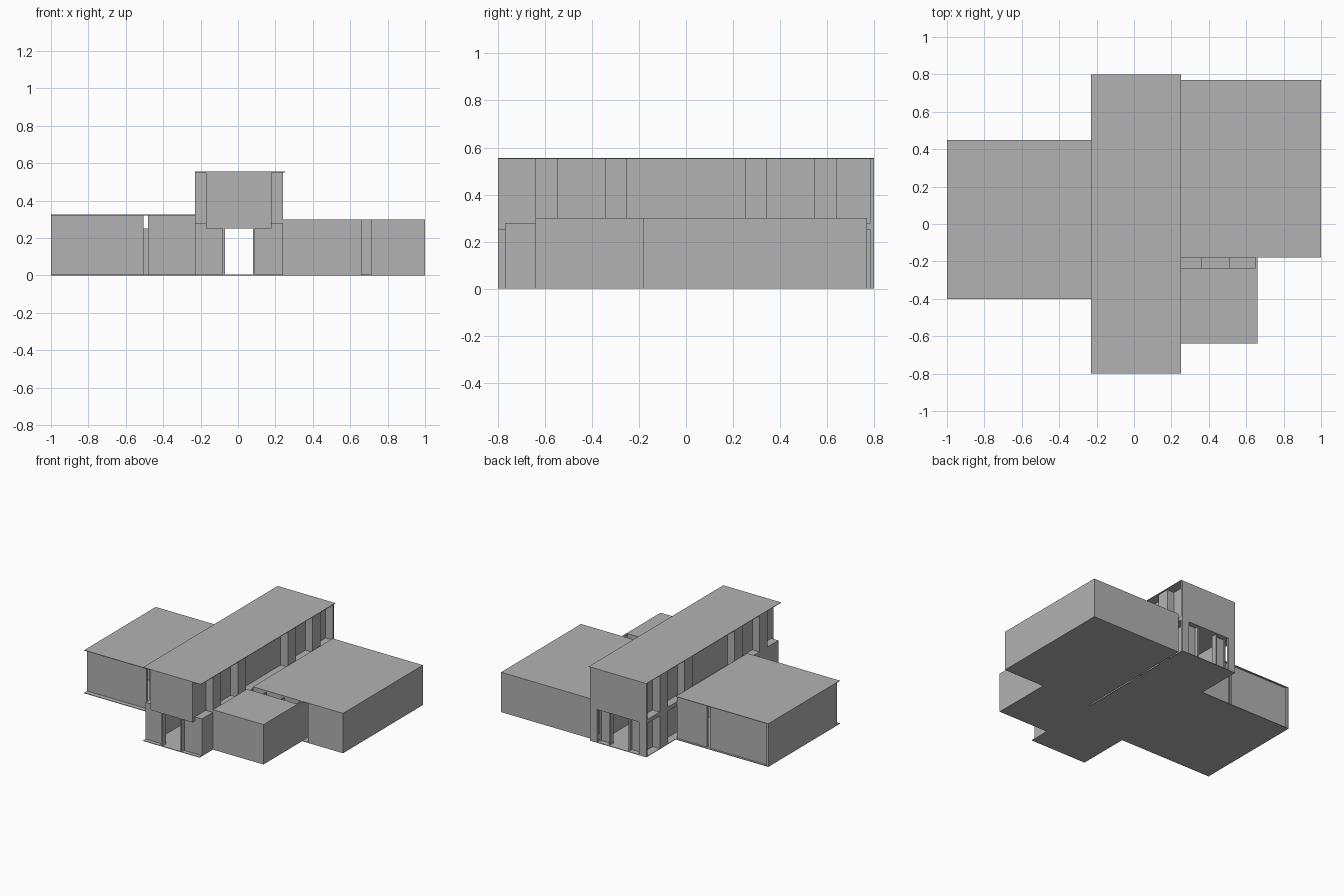
import bpy

default = bpy.data.objects.get("Cube")
if default:
    bpy.data.objects.remove(default, do_unlink=True)

# Single grey finish
GREY = (0.448, 0.448, 0.448, 1)
grey = bpy.data.materials.new("plain_grey")
grey.use_nodes = True
grey.diffuse_color = GREY
grey.node_tree.nodes["Principled BSDF"].inputs["Base Color"].default_value = GREY


def box(name, x, y, z):
    """Axis-aligned block given as (low, high) ranges."""
    bpy.ops.mesh.primitive_cube_add(size=1, location=[sum(r) / 2 for r in (x, y, z)])
    ob = bpy.context.object
    ob.name = name
    ob.scale = [r[1] - r[0] for r in (x, y, z)]
    bpy.ops.object.transform_apply(location=False, rotation=False, scale=True)
    ob.data.materials.append(grey)
    return ob


T = 0.004                      # thin sheet thickness
MID = 0.005                    # centre line of the long block
OUT, IN = 0.235, 0.175         # outer face and recessed face from the centre line
HALL_TOP, WING_TOP, LEFT_TOP = 0.555, 0.30, 0.325
SLAB = (0.25, 0.28)
FLOOR = (0, T)


def both_sides(name, near, far, y, z):
    """A block on each side of the long block's centre line."""
    box("left_" + name, (MID + near, MID + far), y, z)
    box("right_" + name, (MID - far, MID - near), y, z)


# Long central block: floor, middle slab, roof and recessed upper storey
box("hall_floor", (MID - OUT, MID + OUT), (-0.8, 0.8), FLOOR)
box("hall_roof", (MID - OUT, 0.25), (-0.8, 0.8), (HALL_TOP - T, HALL_TOP))
box("hall_slab", (MID - OUT, MID + OUT), (-0.77, 0.8), SLAB)
box("entrance_canopy", (MID - IN, MID + IN), (-0.8, -0.77), SLAB)
box("upper_storey", (MID - IN, MID + IN), (-0.8, 0.79), (SLAB[1], HALL_TOP - T))

# Full-height piers, mirrored along the length
for i, (a, b) in enumerate([(0.25, 0.345), (0.545, 0.64)]):
    for s, end in ((1, "back"), (-1, "front")):
        span = tuple(sorted((s * a, s * b)))
        both_sides(f"{end}_pier_{i + 1}", IN, OUT, span, (0, HALL_TOP - T))

# Lower storey walls
both_sides("lower_wall", IN - 0.01, IN, (-0.645, 0.77), (0, SLAB[0]))
both_sides("front_corner_wall", OUT - 0.01, OUT, (-0.77, -0.64), (0, SLAB[0]))
both_sides("entrance_wall", 0.075, OUT, (-0.77, -0.755), (0, SLAB[0]))
both_sides("entrance_jamb", 0.075, 0.087, (-0.8, -0.755), (0, SLAB[0]))

# Back end: solid plate above a wide porch with a set-back doorway
box("back_plate", (MID - OUT, MID + OUT), (0.785, 0.8), (SLAB[1], HALL_TOP - T))
both_sides("porch_jamb", IN, OUT, (0.785, 0.8), (0, SLAB[1]))
both_sides("back_door_wall", 0.075, IN, (0.745, 0.76), (0, SLAB[0]))
both_sides("back_door_jamb", 0.075, 0.087, (0.745, 0.785), (0, SLAB[0]))

# Low wing on the model's right: floor, roof and inset walls split by a slit
box("low_wing_floor", (-1, MID - OUT), (-0.4, 0.45), FLOOR)
box("low_wing_roof", (-1, MID - OUT), (-0.4, 0.45), (LEFT_TOP - T, LEFT_TOP))
box("low_wing_side_wall", (-1, -0.985), (-0.365, 0.45), (0, LEFT_TOP))
for end, y in (("front", (-0.365, -0.35)), ("back", (0.42, 0.435))):
    box(f"low_wing_{end}_wall_outer", (-0.99, -0.505), y, (0, LEFT_TOP))
    box(f"low_wing_{end}_wall_inner", (-0.48, MID - OUT), y, (0, LEFT_TOP))
box("low_wing_partition", (-0.99, MID - IN), (0.02, 0.03), (0, SLAB[0]))

# Large wing on the model's left, with a narrow niche beside the small box
box("large_wing_inner", (0.25, 0.65), (-0.18, 0.77), (0, WING_TOP))
box("large_wing_niche_back", (0.65, 0.71), (-0.1, 0.77), (0, WING_TOP))
box("large_wing_outer", (0.71, 1), (-0.18, 0.77), (0, WING_TOP))
box("niche_roof", (0.65, 0.71), (-0.18, -0.1), (WING_TOP - T, WING_TOP))
box("niche_floor", (0.65, 0.71), (-0.18, -0.1), FLOOR)

# Small front box and the open roof slot behind it
box("small_box", (MID + OUT, 0.66), (-0.64, -0.235), (0, WING_TOP))
box("slot_side_wall", (0.65, 0.66), (-0.235, -0.1), (0, WING_TOP))
box("slot_floor", (MID + OUT, 0.65), (-0.235, -0.18), FLOOR)
for i, x in enumerate((0.36, 0.51)):
    box(f"slot_divider_{i + 1}", (x, x + T), (-0.235, -0.18), (0, WING_TOP - 0.01))
